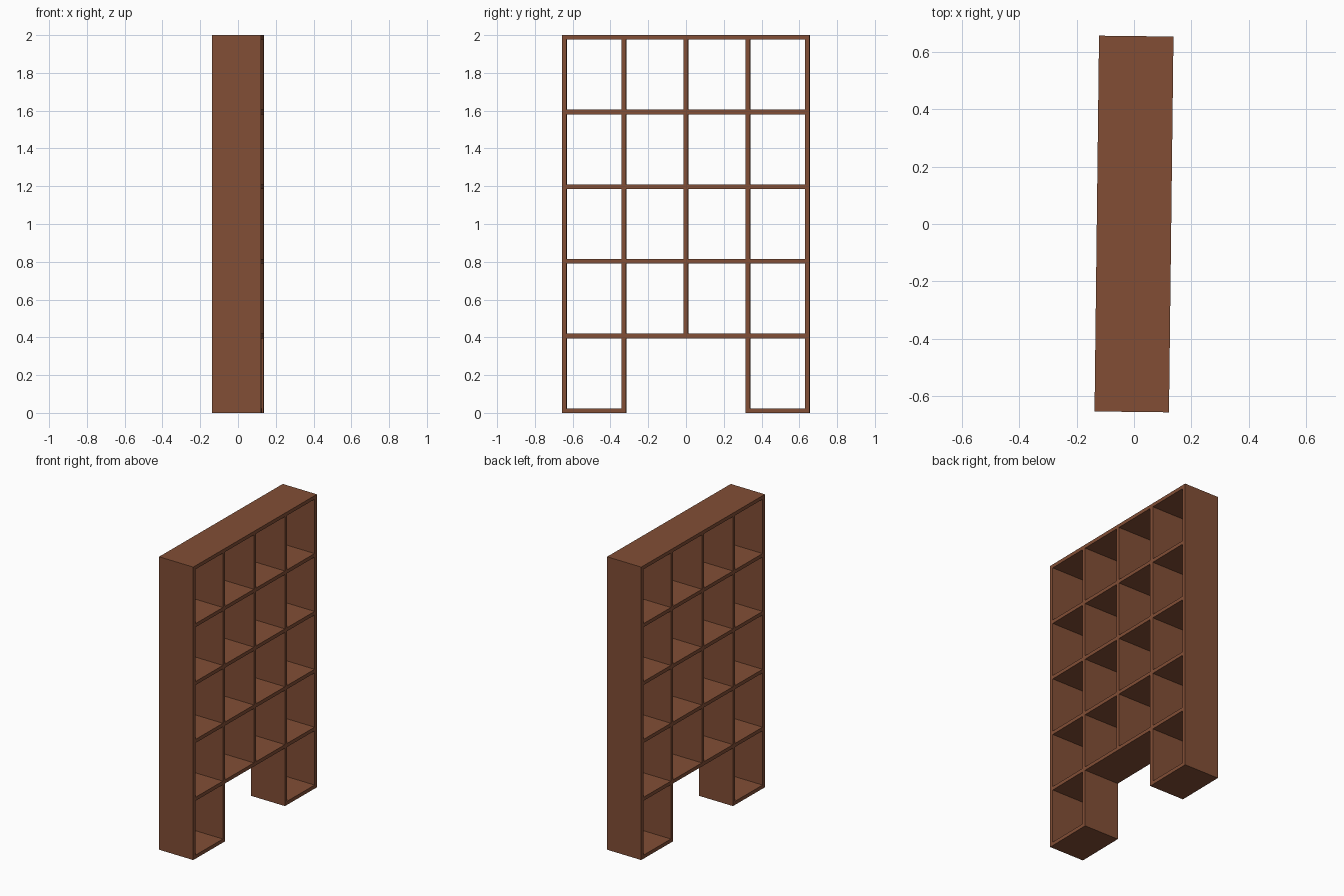
import bpy, math
from mathutils import Matrix

if "Cube" in bpy.data.objects:
    bpy.data.objects.remove(bpy.data.objects["Cube"])

wood = bpy.data.materials.new("brown wood")
wood.diffuse_color = (0.223, 0.076, 0.036, 1)
wood.use_nodes = True
wood.node_tree.nodes["Principled BSDF"].inputs["Base Color"].default_value = wood.diffuse_color

DEPTH, LENGTH, HEIGHT, T = 0.26, 1.312, 2.0, 0.0245
TURN = Matrix.Rotation(-0.012, 4, 'Z')      # the unit stands very slightly turned
INNER = 0.329                               # centre of the side dividers
STEP = (HEIGHT - T) / 5                     # shelf spacing


def board(name, y0, y1, z0, z1):
    """Full-depth board spanning y0..y1 and z0..z1."""
    x = DEPTH / 2
    verts = [(sx * x, y, z) for z in (z0, z1)
             for sx, y in ((-1, y0), (1, y0), (1, y1), (-1, y1))]
    faces = [(3, 2, 1, 0), (4, 5, 6, 7), (0, 1, 5, 4),
             (1, 2, 6, 5), (2, 3, 7, 6), (3, 0, 4, 7)]
    mesh = bpy.data.meshes.new(name)
    mesh.from_pydata(verts, [], faces)
    mesh.transform(TURN)
    mesh.materials.append(wood)
    bpy.context.collection.objects.link(bpy.data.objects.new(name, mesh))


edge = LENGTH / 2
inside = edge - T

# Outer side panels
board("side_panel_front", -edge, -inside, 0, HEIGHT)
board("side_panel_back", inside, edge, 0, HEIGHT)

# Long shelves, including the top
for i in range(1, 6):
    z = i * STEP
    board("top_board" if i == 5 else f"shelf_{i}", -inside, inside, z, z + T)

# Upright dividers between the shelves; the lowest row has no middle one
for row in range(5):
    for y in ((-INNER, INNER) if row == 0 else (-INNER, 0, INNER)):
        bottom = 0 if row == 0 else row * STEP + T
        board(f"divider_{row}", y - T / 2, y + T / 2, bottom, (row + 1) * STEP)

# Bottom boards of the two legs
board("leg_base_front", -inside, -INNER - T / 2, 0, T)
board("leg_base_back", INNER + T / 2, inside, 0, T)
